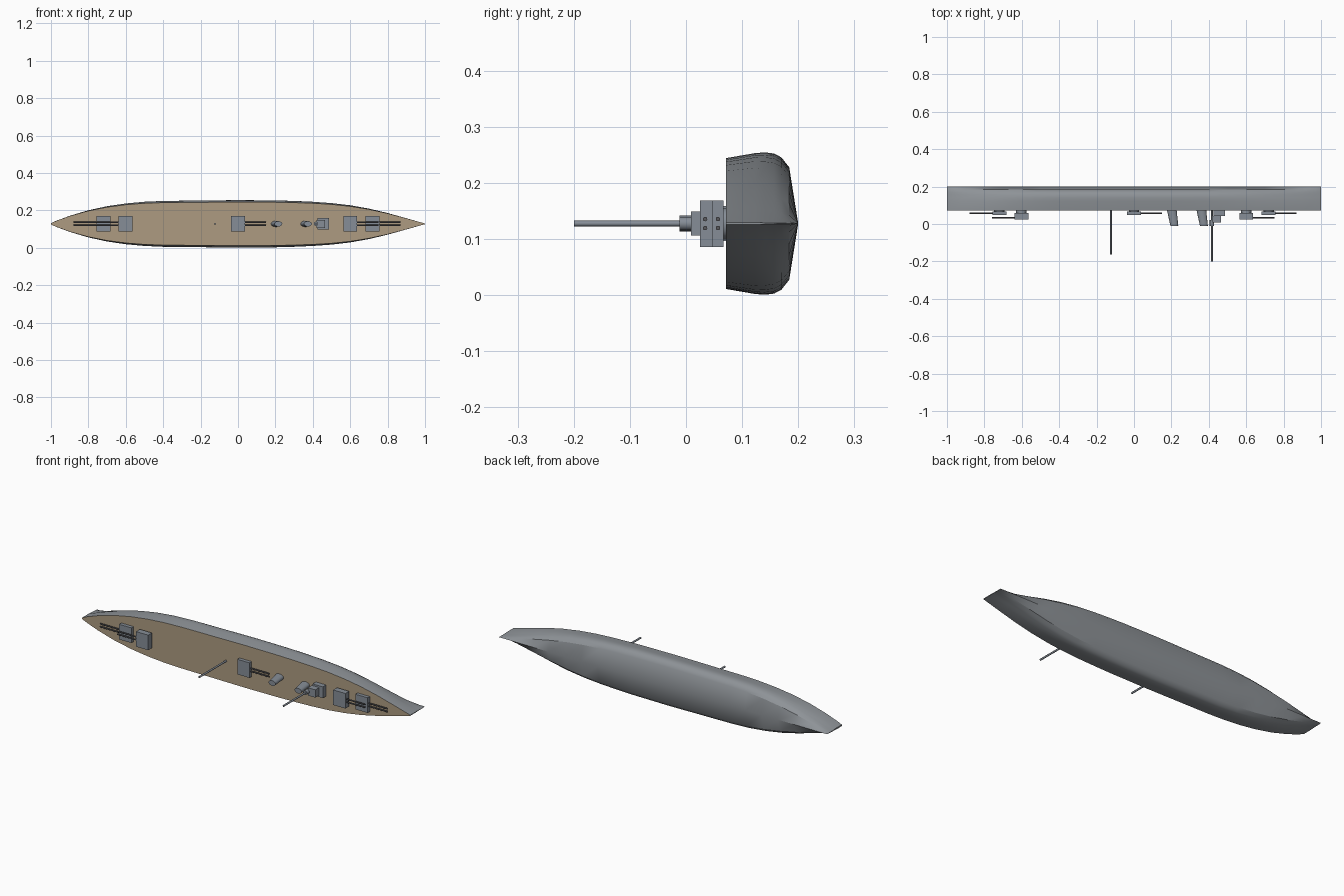
import bpy, bmesh, math
from mathutils import Vector, Matrix

if "Cube" in bpy.data.objects:
    bpy.data.objects.remove(bpy.data.objects["Cube"])

ZC = 0.1278      # centreline height; the ship lies on its side, deck towards -y
DECK = 0.0714


def material(name, col):
    m = bpy.data.materials.new(name)
    m.diffuse_color = (*col, 1)
    m.use_nodes = True
    m.node_tree.nodes["Principled BSDF"].inputs["Base Color"].default_value = m.diffuse_color
    return m


HULL = material("hull_grey", (0.27, 0.29, 0.31))
WOOD = material("deck_tan", (0.42, 0.33, 0.22))
STEEL = material("steel_grey", (0.24, 0.27, 0.31))
DARK = material("dark_grey", (0.10, 0.10, 0.11))


def finish(name, bm, mat, angle=None):
    bmesh.ops.recalc_face_normals(bm, faces=bm.faces)
    me = bpy.data.meshes.new(name)
    bm.to_mesh(me)
    bm.free()
    me.materials.append(mat)
    ob = bpy.data.objects.new(name, me)
    bpy.context.collection.objects.link(ob)
    if angle:
        bpy.ops.object.select_all(action='DESELECT')
        ob.select_set(True)
        bpy.context.view_layer.objects.active = ob
        bpy.ops.object.shade_smooth_by_angle(angle=math.radians(angle))
    return ob


def box(name, x0, x1, y0, y1, width, mat=STEEL):
    bm = bmesh.new()
    mid = Vector(((x0 + x1) / 2, (y0 + y1) / 2, ZC))
    bmesh.ops.create_cube(bm, size=1, matrix=Matrix.Translation(mid)
                          @ Matrix.Diagonal((x1 - x0, y1 - y0, width, 1)))
    return finish(name, bm, mat)


def tube(name, a, b, r1, r2=None, mat=STEEL, seg=12):
    a, b = Vector(a), Vector(b)
    d = b - a
    bm = bmesh.new()
    bmesh.ops.create_cone(bm, cap_ends=True, segments=seg, radius1=r1,
                          radius2=r1 if r2 is None else r2, depth=d.length,
                          matrix=Matrix.Translation((a + b) / 2)
                          @ d.to_track_quat('Z', 'Y').to_matrix().to_4x4())
    return finish(name, bm, mat, 40)


# Hull: half-breadths along the length, lofted with a bulged V-bottom section
plan = [(-1, .004), (-.97, .017), (-.9, .043), (-.8, .073), (-.7, .095), (-.6, .110),
        (-.5, .119), (-.4, .123), (-.15, .1255), (0, .1268), (.2, .1255), (.3, .123),
        (.4, .119), (.5, .112), (.6, .100), (.7, .082), (.8, .058), (.9, .030),
        (.97, .010), (1, .002)]
section = [(DECK, .92), (.123, .99), (.141, 1), (.157, .985), (.170, .93), (.184, .79)]
bm = bmesh.new()
rings = []
for x, w in plan:
    full = w / .1268
    half = []
    for i, (y, f) in enumerate(section):
        f = f + (1 - f) * (1 - full) if i < 2 else f * full ** (.06 * i)
        half.append((y, w * f))
    pts = [(y, h) for y, h in half] + [(.2, 0)] + [(y, -h) for y, h in reversed(half)]
    rings.append([bm.verts.new((x, y, ZC + h)) for y, h in pts])
for r, s in zip(rings, rings[1:]):
    for i in range(len(r) - 1):
        bm.faces.new((r[i], r[i + 1], s[i + 1], s[i]))
    bm.faces.new((r[-1], r[0], s[0], s[-1]))
bm.faces.new(rings[0])
bm.faces.new(rings[-1])
bm.normal_update()
hull = finish("hull", bm, HULL, 30)

# Wooden deck: the flat faces on the -y side
hull.data.materials.append(WOOD)
for p in hull.data.polygons:
    if p.normal.y < -.95:
        p.material_index = 1

# Gun turrets: x, raised over its neighbour or not, firing direction, muzzle x
turrets = [("aft_low", -.72, False, -1, -.88), ("aft_high", -.602, True, -1, -.76),
           ("middle", 0, False, 1, .15), ("fore_high", .6, True, 1, .75),
           ("fore_low", .72, False, 1, .87)]
for name, x, high, d, muzzle in turrets:
    top = .025 if high else .047
    base = top + .035 if high else DECK - .003
    box(name + "_turret", x - .037, x + .037, top, base - .002, .083)
    tube(name + "_barbette", (x, base - .004, ZC), (x, DECK + .004, ZC), .028, seg=24)
    yb = .034 if high else .057
    for n, dz in enumerate((-.008, .008)):
        tube(f"{name}_barrel_{n + 1}", (x + d * .03, yb, ZC + dz),
             (muzzle, yb, ZC + dz), .004, mat=DARK)

# Raked oval funnels
for n, x in enumerate((.202, .36)):
    bm = bmesh.new()
    loops = []
    for cx, y, a, b in ((x, DECK + .004, .026, .016), (x + .014, -.012, .021, .014)):
        loops.append([bm.verts.new((cx + a * math.cos(t * math.tau / 24), y,
                                    ZC + b * math.sin(t * math.tau / 24)))
                      for t in range(24)])
    for i in range(24):
        j = (i + 1) % 24
        bm.faces.new((loops[0][i], loops[0][j], loops[1][j], loops[1][i]))
    for l in loops:
        bm.faces.new(l)
    finish(f"funnel_{n + 1}", bm, STEEL, 40)

# Stepped bridge and the fire control top
box("bridge_lower", .425, .487, .043, DECK + .004, .062)
box("bridge_upper", .420, .465, .009, .043, .043)
tube("control_top", (.417, .022, ZC), (.417, -.012, ZC), .012, seg=16)

# Masts
tube("fore_mast", (.417, DECK, ZC), (.417, -.2, ZC), .005)
tube("main_mast", (-.123, DECK, ZC), (-.123, -.163, ZC), .005)
